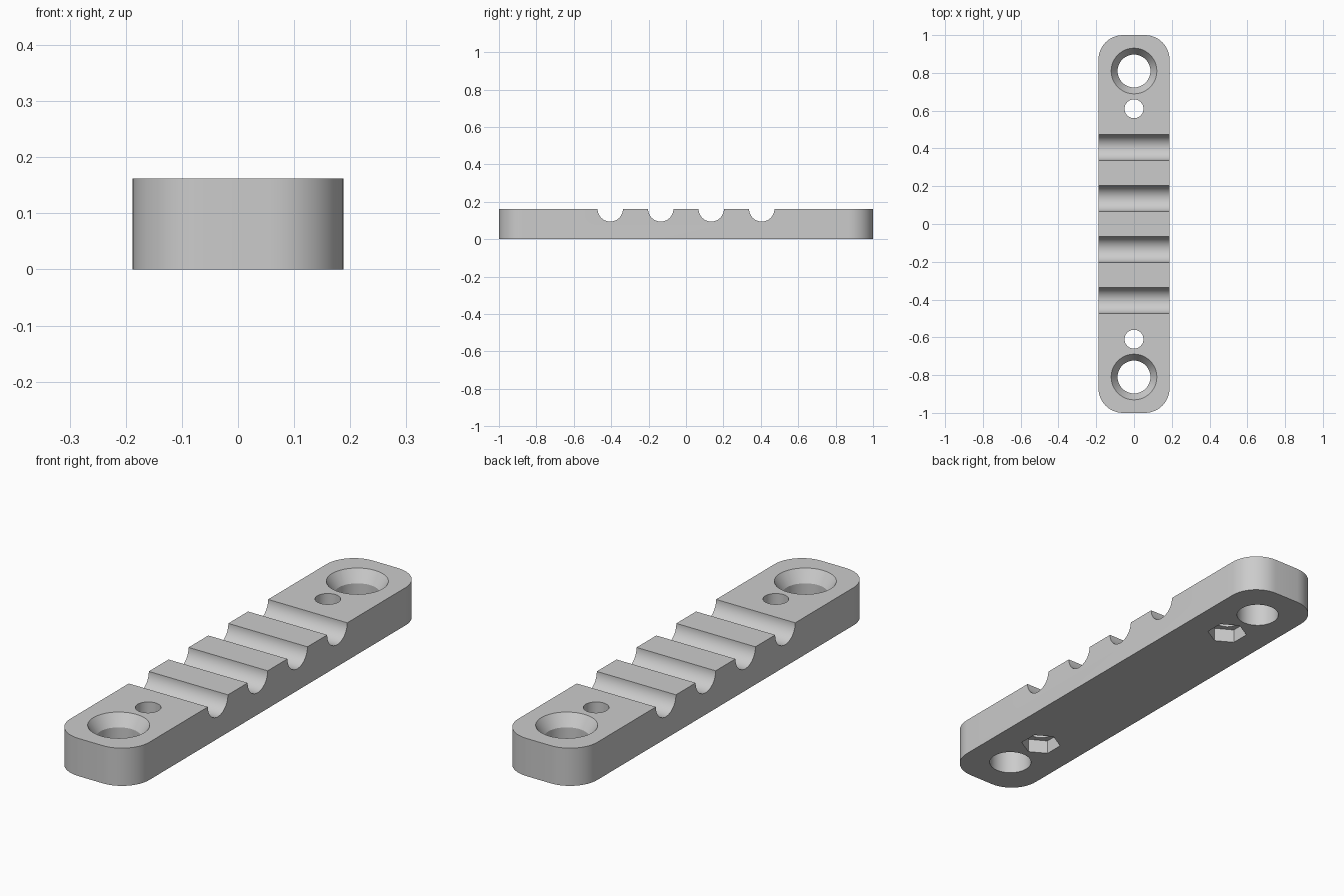
import bpy, bmesh, math
from mathutils import Matrix

if "Cube" in bpy.data.objects:
    bpy.data.objects.remove(bpy.data.objects["Cube"])

HALF_W, HALF_L, HEIGHT, CORNER = 0.188, 1.0, 0.162, 0.13

grey = bpy.data.materials.new("light_grey")
grey.use_nodes = True
colour = (0.6, 0.6, 0.6, 1)
grey.diffuse_color = colour
grey.node_tree.nodes["Principled BSDF"].inputs["Base Color"].default_value = colour


def make_object(name, bm):
    bmesh.ops.recalc_face_normals(bm, faces=bm.faces)
    mesh = bpy.data.meshes.new(name)
    bm.to_mesh(mesh)
    bm.free()
    mesh.materials.append(grey)
    obj = bpy.data.objects.new(name, mesh)
    bpy.context.collection.objects.link(obj)
    return obj


def cone_cutter(name, y, z0, z1, r0, r1, sides=48, turn=0.0):
    """Vertical cone or prism between two heights."""
    bm = bmesh.new()
    place = Matrix.Translation((0, y, (z0 + z1) / 2)) @ Matrix.Rotation(turn, 4, "Z")
    bmesh.ops.create_cone(bm, cap_ends=True, segments=sides, radius1=r0,
                          radius2=r1, depth=z1 - z0, matrix=place)
    return make_object(name, bm)


def groove_cutter(name, y, radius):
    """Cylinder lying across the bar at the top face."""
    bm = bmesh.new()
    place = Matrix.Translation((0, y, HEIGHT)) @ Matrix.Rotation(math.pi / 2, 4, "Y")
    bmesh.ops.create_cone(bm, cap_ends=True, segments=64, radius1=radius,
                          radius2=radius, depth=0.6, matrix=place)
    return make_object(name, bm)


# Bar with rounded corners
bm = bmesh.new()
outline = []
for i, (sx, sy) in enumerate([(1, 1), (-1, 1), (-1, -1), (1, -1)]):
    for k in range(13):
        a = math.pi / 2 * (i + k / 12)
        outline.append(bm.verts.new((sx * (HALF_W - CORNER) + CORNER * math.cos(a),
                                     sy * (HALF_L - CORNER) + CORNER * math.sin(a), 0)))
base = bm.faces.new(outline)
top = bmesh.ops.extrude_face_region(bm, geom=[base])["geom"]
bmesh.ops.translate(bm, vec=(0, 0, HEIGHT),
                    verts=[v for v in top if isinstance(v, bmesh.types.BMVert)])
bar = make_object("cable_bar", bm)

# Four grooves across the top
cutters = [groove_cutter("groove_cutter", y, 0.068) for y in (-0.405, -0.135, 0.135, 0.405)]

# Countersunk mounting holes, small bolt holes and hexagonal nut pockets
for s in (-1, 1):
    cutters += [
        cone_cutter("mount_hole_cutter", s * 0.81, -0.1, 0.3, 0.087, 0.087),
        cone_cutter("countersink_cutter", s * 0.81, HEIGHT - 0.05, HEIGHT + 0.05, 0.087, 0.155),
        cone_cutter("bolt_hole_cutter", s * 0.61, -0.1, 0.3, 0.05, 0.05),
        cone_cutter("nut_pocket_cutter", s * 0.61, -0.06, 0.06, 0.082, 0.082, 6, math.pi / 6 * 0),
    ]

for cutter in cutters:
    cutter.hide_render = True
    mod = bar.modifiers.new(cutter.name, "BOOLEAN")
    mod.operation, mod.solver, mod.object = "DIFFERENCE", "EXACT", cutter

# Bake the cuts and remove the cutters
bpy.context.view_layer.update()
evaluated = bar.evaluated_get(bpy.context.evaluated_depsgraph_get())
cut_mesh = bpy.data.meshes.new_from_object(evaluated)
bar.modifiers.clear()
bar.data = cut_mesh
for cutter in cutters:
    bpy.data.objects.remove(cutter)

bpy.ops.object.select_all(action="DESELECT")
bar.select_set(True)
bpy.context.view_layer.objects.active = bar
bpy.ops.object.shade_smooth_by_angle(angle=math.radians(25))
